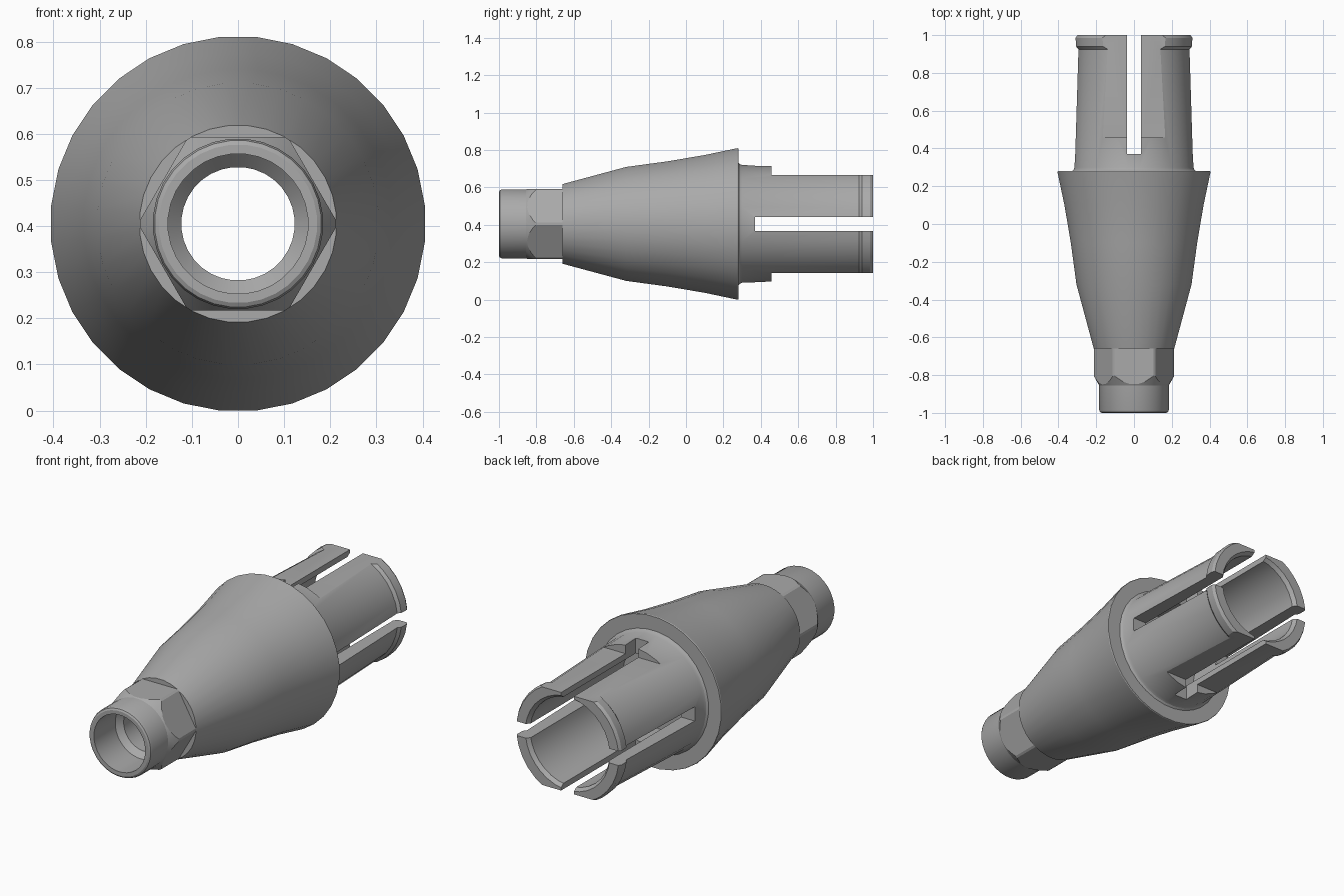
import bpy, bmesh, math
from mathutils import Matrix, Vector

CZ = 0.405      # height of the long axis
SEG = 32

if "Cube" in bpy.data.objects:
    bpy.data.objects.remove(bpy.data.objects["Cube"])

metal = bpy.data.materials.new("grey metal")
metal.use_nodes = True
colour = (0.40, 0.40, 0.40, 1)
metal.diffuse_color = colour
metal.node_tree.nodes["Principled BSDF"].inputs["Base Color"].default_value = colour


def finish(name, bm):
    bmesh.ops.recalc_face_normals(bm, faces=bm.faces)
    mesh = bpy.data.meshes.new(name)
    bm.to_mesh(mesh)
    bm.free()
    mesh.materials.append(metal)
    obj = bpy.data.objects.new(name, mesh)
    bpy.context.collection.objects.link(obj)
    return obj


def lathe(name, profile):
    """Turn a closed (y, radius) loop around the long axis."""
    bm = bmesh.new()
    rings = []
    for i in range(SEG):
        a = (i + 0.5) * math.tau / SEG
        rings.append([bm.verts.new((r * math.cos(a), y, CZ + r * math.sin(a)))
                      for y, r in profile])
    n = len(profile)
    for i in range(SEG):
        a, b = rings[i], rings[(i + 1) % SEG]
        for j in range(n):
            k = (j + 1) % n
            bm.faces.new((a[j], a[k], b[k], b[j]))
    return finish(name, bm)


def box(name, lo, hi):
    bm = bmesh.new()
    lo, hi = Vector(lo), Vector(hi)
    bmesh.ops.create_cube(bm, size=1, matrix=Matrix.Translation((lo + hi) / 2)
                          @ Matrix.Diagonal((*(hi - lo), 1)))
    return finish(name, bm)


def carve(obj, cutter, operation="DIFFERENCE"):
    cutter.hide_render = True
    mod = obj.modifiers.new("carve", "BOOLEAN")
    mod.object, mod.operation, mod.solver = cutter, operation, "EXACT"
    bpy.context.view_layer.objects.active = obj
    bpy.ops.object.modifier_apply(modifier=mod.name)
    bpy.data.objects.remove(cutter)


# Tapered body with front neck, stepped bore and rear flange face
body = lathe("tapered_body", [
    (-1, 0.152), (-1, 0.172), (-0.995, 0.181), (-0.985, 0.185), (-0.66, 0.185),
    (-0.66, 0.214), (-0.32, 0.306), (-0.1, 0.336), (0.1, 0.37), (0.275, 0.407),
    (0.28, 0.405), (0.28, 0.235), (0.2, 0.235), (0.2, 0.123),
    (-0.79, 0.123), (-0.82, 0.152)])

# Hexagonal collar with chamfered front corners
collar = lathe("hex_collar", [
    (-0.86, 0.17), (-0.86, 0.182), (-0.805, 0.214), (-0.66, 0.214), (-0.66, 0.17)])
bm = bmesh.new()
bmesh.ops.create_cone(bm, cap_ends=True, segments=6, radius1=0.217, radius2=0.217,
                      depth=0.4, matrix=Matrix.Translation((0, -0.76, CZ))
                      @ Matrix.Rotation(math.pi / 2, 4, "X")
                      @ Matrix.Rotation(math.pi / 2, 4, "Z"))
# Turn the prism so that two corners point sideways
corner = max(bm.verts, key=lambda v: v.co.x).co
turn = math.atan2(corner.z - CZ, corner.x)
bmesh.ops.rotate(bm, verts=bm.verts, cent=(0, 0, CZ),
                 matrix=Matrix.Rotation(turn, 3, "Y"))
carve(collar, finish("hex_cutter", bm), "INTERSECT")

# Split clamping sleeve with a rear lip
sleeve = lathe("split_sleeve", [
    (0.28, 0.235), (0.28, 0.33), (0.288, 0.321), (0.30, 0.316), (0.925, 0.297),
    (0.94, 0.31), (0.985, 0.312), (1, 0.303), (1, 0.25), (0.98, 0.235)])
for side in (-1, 1):
    z = sorted((CZ + side * 0.262, CZ + side * 0.5))
    carve(sleeve, box("flat_cutter", (-0.5, 0.457, z[0]), (0.5, 1.1, z[1])))
carve(sleeve, box("upright_slot", (-0.038, 0.37, CZ - 0.5), (0.038, 1.1, CZ + 0.5)))
carve(sleeve, box("level_slot", (-0.5, 0.37, CZ - 0.038), (0.5, 1.1, CZ + 0.038)))

# Smooth the turned surfaces, keep machined edges crisp
bpy.ops.object.select_all(action="DESELECT")
for obj in (body, collar, sleeve):
    obj.select_set(True)
bpy.context.view_layer.objects.active = body
bpy.ops.object.shade_smooth_by_angle(angle=math.radians(25))
